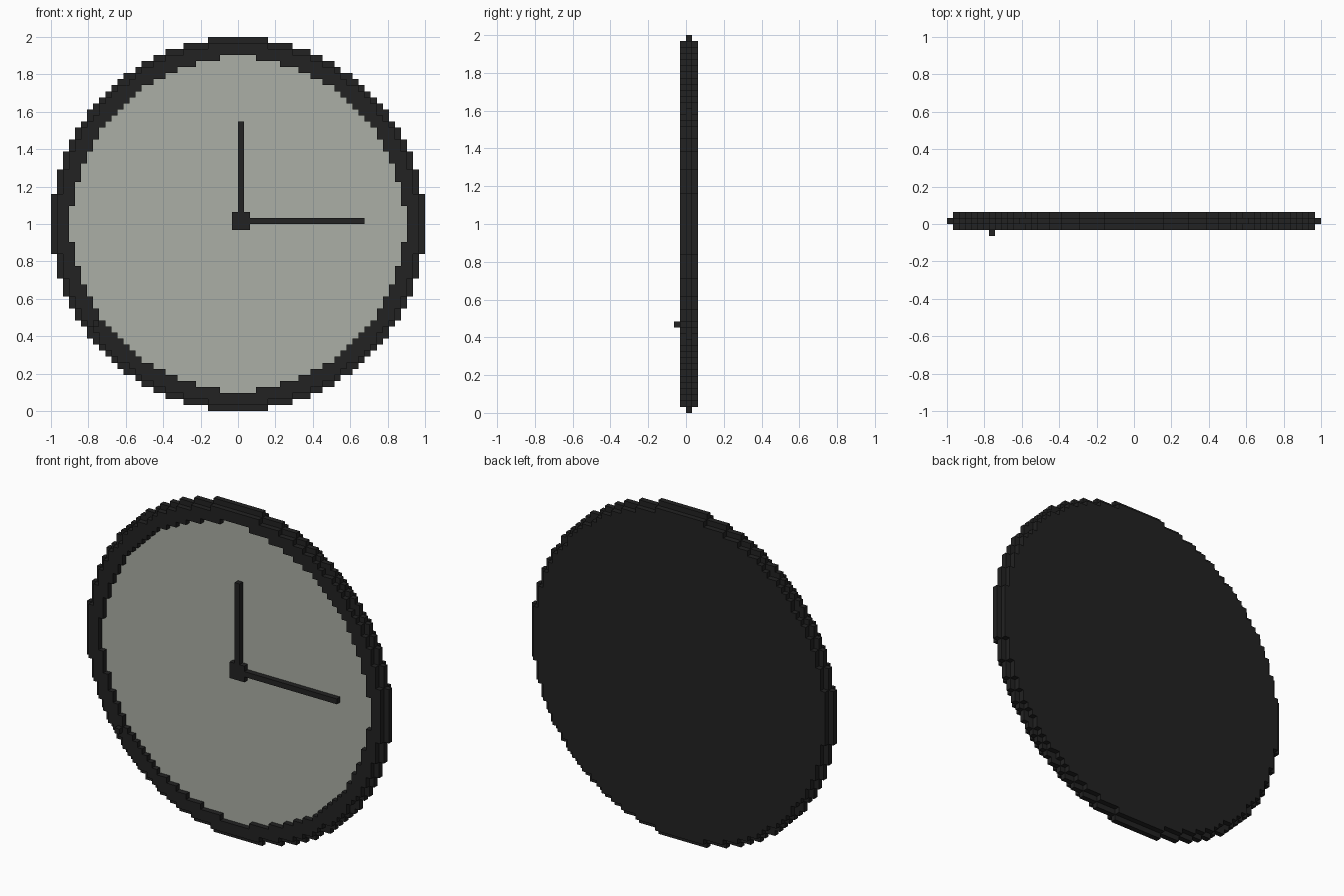
import bpy, bmesh
from mathutils import Vector

cube = bpy.data.objects.get("Cube")
if cube:
    bpy.data.objects.remove(cube, do_unlink=True)

V = 2 / 62            # size of one block
N = 31                # blocks from the centre to the rim


def material(name, rgb):
    m = bpy.data.materials.new(name)
    m.use_nodes = True
    m.diffuse_color = (*rgb, 1)
    bsdf = next(n for n in m.node_tree.nodes if n.type == 'BSDF_PRINCIPLED')
    bsdf.inputs["Base Color"].default_value = (*rgb, 1)
    bsdf.inputs["Roughness"].default_value = 0.8
    return m


BLACK = material("charcoal", (0.016, 0.016, 0.016))
GREY = material("pale grey", (0.41, 0.43, 0.38))


def slab(name, inside, y0, y1, mat):
    """Block layer: every grid cell (i, k) that passes the rule, y0 to y1 in blocks."""
    bm = bmesh.new()
    corners = {}

    def corner(i, k):
        if (i, k) not in corners:
            corners[i, k] = bm.verts.new((i * V, y0 * V, 1 + k * V))
        return corners[i, k]

    for i in range(-N, N):
        for k in range(-N, N):
            if inside(i, k):
                bm.faces.new([corner(i, k), corner(i + 1, k),
                              corner(i + 1, k + 1), corner(i, k + 1)])
    new = bmesh.ops.extrude_face_region(bm, geom=bm.faces[:], use_keep_orig=True)["geom"]
    bmesh.ops.translate(bm, vec=Vector((0, (y1 - y0) * V, 0)),
                        verts=[g for g in new if isinstance(g, bmesh.types.BMVert)])
    bmesh.ops.recalc_face_normals(bm, faces=bm.faces[:])
    me = bpy.data.meshes.new(name)
    bm.to_mesh(me)
    bm.free()
    me.materials.append(mat)
    ob = bpy.data.objects.new(name, me)
    bpy.context.collection.objects.link(ob)
    return ob


def disc(r2):
    return lambda i, k: (i + .5) ** 2 + (k + .5) ** 2 < r2


def box(i0, i1, k0, k1):
    return lambda i, k: i0 <= i < i1 and k0 <= k < k1


wide, narrow, core = disc(955), disc(894), disc(756.4)


def dial(i, k):
    # round opening with a short flat step at each of its four ends
    a, b = sorted((abs(i + .5), abs(k + .5)))
    return core(i, k) or (b < 28 and a < 3)


# Case: narrow front rim, wide middle band, narrow back plate
slab("front_rim", lambda i, k: narrow(i, k) and not dial(i, k), -1, 0, BLACK)
slab("middle_band", lambda i, k: wide(i, k) and not dial(i, k), 0, 1, BLACK)
slab("back_plate", narrow, 1, 2, BLACK)

# Recessed dial
slab("dial", dial, 0, 1, GREY)

# Hub and hands
slab("hub", box(-1, 2, -1, 2), -1, 0, BLACK)
slab("upright_hand", box(0, 1, 2, 17), -1, 0, BLACK)
slab("level_hand", box(2, 21, 0, 1), -1, 0, BLACK)

# Small stud on the lower rim
slab("rim_stud", box(-24, -23, -17, -16), -2, -1, BLACK)
